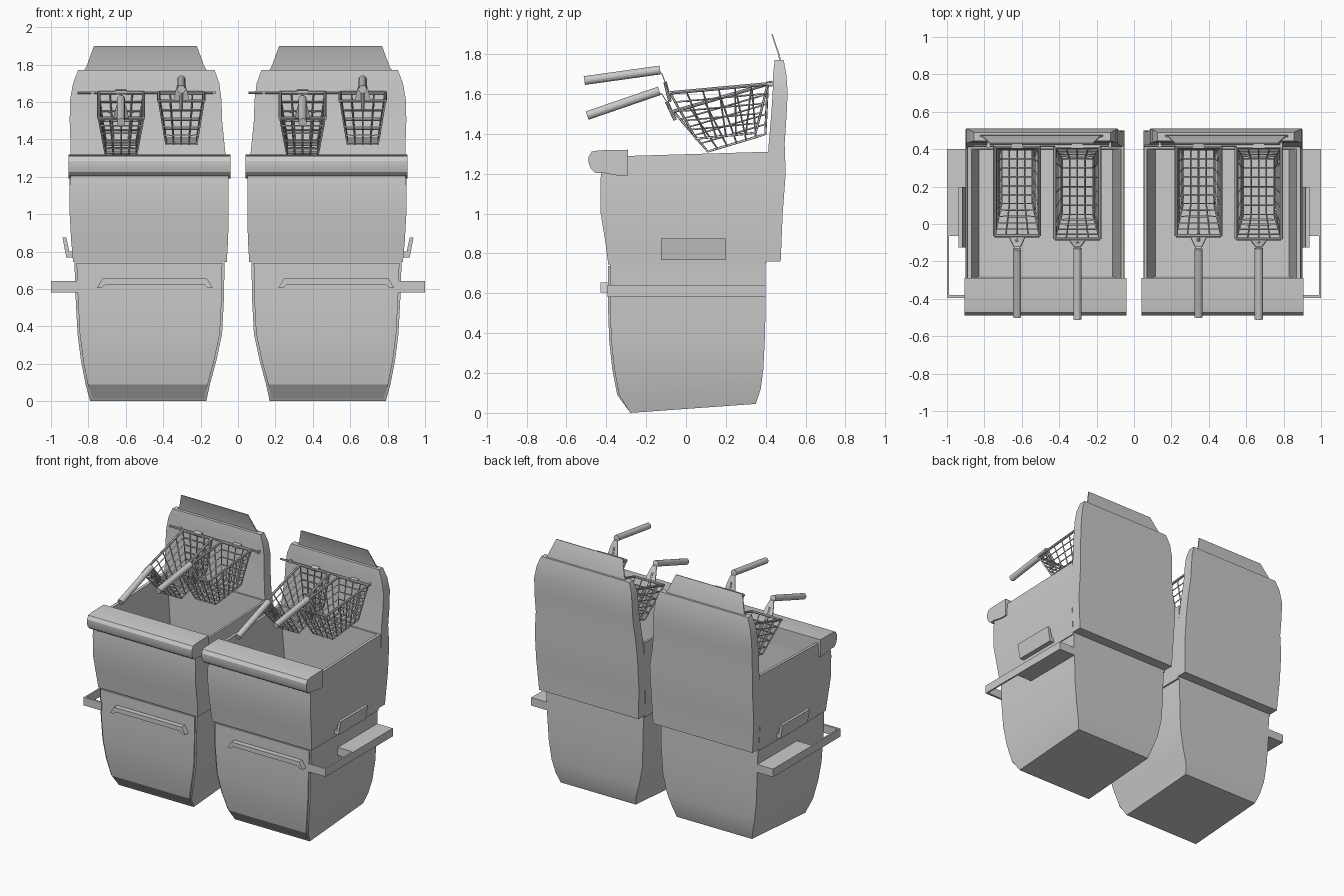
import bpy, bmesh
from math import radians
from mathutils import Vector, Matrix

if "Cube" in bpy.data.objects:
    bpy.data.objects.remove(bpy.data.objects["Cube"])


def finish(name, bm, smooth=True):
    bmesh.ops.recalc_face_normals(bm, faces=bm.faces)
    me = bpy.data.meshes.new(name)
    bm.to_mesh(me)
    bm.free()
    ob = bpy.data.objects.new(name, me)
    bpy.context.collection.objects.link(ob)
    if smooth:
        bpy.ops.object.select_all(action='DESELECT')
        ob.select_set(True)
        bpy.context.view_layer.objects.active = ob
        bpy.ops.object.shade_smooth_by_angle(angle=radians(25))
    return ob


def skin(name, loops, smooth=True):
    """Closed solid through a list of equal-length point loops."""
    bm = bmesh.new()
    rows = [[bm.verts.new(p) for p in lp] for lp in loops]
    n = len(rows[0])
    for a, b in zip(rows, rows[1:]):
        for i in range(n):
            j = (i + 1) % n
            bm.faces.new((a[i], a[j], b[j], b[i]))
    bm.faces.new(rows[0])
    bm.faces.new(rows[-1])
    return finish(name, bm, smooth)


def loft(name, rings, s=1):
    """Rings are (x0, x1, y0, y1, z front, z back); s mirrors in x."""
    return skin(name, [[(s * x0, y0, zf), (s * x1, y0, zf), (s * x1, y1, zb), (s * x0, y1, zb)]
                       for x0, x1, y0, y1, zf, zb in rings])


def box(name, x0, x1, y0, y1, z0, z1, s=1):
    return loft(name, [(x0, x1, y0, y1, z0, z0), (x0, x1, y0, y1, z1, z1)], s)


def rod(name, a, b, r, sides=12):
    a, b = Vector(a), Vector(b)
    bm = bmesh.new()
    m = Matrix.Translation((a + b) / 2) @ (b - a).to_track_quat('Z', 'Y').to_matrix().to_4x4()
    bmesh.ops.create_cone(bm, cap_ends=True, segments=sides, radius1=r, radius2=r,
                          depth=(b - a).length, matrix=m)
    return finish(name, bm)


LOWER = [(.17, .79, -.28, .35, .0, .045), (.15, .815, -.335, .375, .09, .12),
         (.115, .84, -.36, .388, .22, .22), (.085, .858, -.375, .395, .36, .36),
         (.075, .868, -.382, .40, .55, .55), (.072, .875, -.382, .40, .75, .75)]
UPPER = [(.06, .882, -.39, .40, .745, .745), (.053, .892, -.405, .405, .86, .86),
         (.05, .90, -.428, .41, 1.0, 1.0), (.05, .90, -.43, .415, 1.15, 1.15),
         (.053, .89, -.42, .42, 1.285, 1.31),
         # inner rim and sloping vat walls
         (.07, .868, -.30, .402, 1.287, 1.308), (.115, .83, -.28, .395, .85, .85)]
PANEL = [(.06, .882, .40, .475, .76, .76), (.05, .90, .40, .485, 1.0, 1.0),
         (.05, .90, .405, .50, 1.2, 1.2), (.07, .895, .415, .495, 1.35, 1.35),
         (.085, .90, .428, .505, 1.5, 1.5), (.088, .898, .435, .51, 1.61, 1.61),
         (.10, .882, .437, .503, 1.70, 1.70), (.125, .855, .445, .49, 1.77, 1.77)]
RAIL = [(-.29, 1.19), (-.29, 1.32), (-.44, 1.317), (-.473, 1.31), (-.488, 1.285),
        (-.488, 1.255), (-.478, 1.225), (-.455, 1.203), (-.42, 1.205), (-.34, 1.19)]
GRIP = [(.87, .768), (.918, .768), (.938, .875), (.918, .875), (.902, .80), (.87, .80)]
PULL = [(.215, .605), (.24, .605), (.26, .622), (.79, .622), (.81, .605), (.835, .605),
        (.805, .655), (.245, .655)]


def cabinet(side, s):
    loft(side + '_lower_cabinet', LOWER, s)
    loft(side + '_vat_body', UPPER, s)
    loft(side + '_back_panel', PANEL, s)
    # door skin follows the front of the lower cabinet
    loft(side + '_door', [(x0 + .012, x1 - .012, y0 - .01, y0 + .03, max(z, .015), max(z, .015))
                          if z < .7 else (x0 + .012, x1 - .012, y0 - .01, y0 + .03, .738, .738)
                          for x0, x1, y0, y1, z, _ in LOWER], s)
    # tilted flap on the back panel
    loft(side + '_top_flap', [(.16, .83, .468, .476, 1.76, 1.76), (.18, .81, .464, .472, 1.79, 1.79),
                              (.22, .77, .428, .434, 1.90, 1.90)], s)
    skin(side + '_front_rail', [[(s * x, y, z) for y, z in RAIL] for x in (.04, .907)])
    # outer side: carrying grip, shelf and its strip frame
    skin(side + '_side_grip', [[(s * x, y, z) for x, z in GRIP] for y in (-.125, .197)])
    box(side + '_side_shelf', .85, 1.0, -.065, .40, .582, .642, s)
    box(side + '_shelf_strip', .988, 1.0, -.388, -.065, .582, .642, s)
    box(side + '_shelf_front_strip', .85, 1.0, -.395, -.38, .582, .642, s)


def grid_face(bm, c, nu, nv):
    """Subdivided quad between corners c0 c1 (u) and c3 c2."""
    c = [Vector(p) for p in c]
    g = [[bm.verts.new(c[0].lerp(c[1], u / nu).lerp(c[3].lerp(c[2], u / nu), v / nv))
          for u in range(nu + 1)] for v in range(nv + 1)]
    for v in range(nv):
        for u in range(nu):
            bm.faces.new((g[v][u], g[v][u + 1], g[v + 1][u + 1], g[v + 1][u]))


def basket(name, x, tilt):
    """Built around the hanging point, then tilted and placed."""
    place = Matrix.Translation((x, .41, 1.65)) @ Matrix.Rotation(radians(tilt), 4, 'X')
    t, b = .12, .082
    top = [(-t, -.49, -.045), (t, -.49, -.045), (t, 0, 0), (-t, 0, 0)]
    bot = [(-b, -.36, -.275), (b, -.36, -.275), (b, -.06, -.245), (-b, -.06, -.245)]
    bm = bmesh.new()
    for i, n in enumerate((4, 6, 4, 6)):
        j = (i + 1) % 4
        grid_face(bm, (top[i], top[j], bot[j], bot[i]), n, 5)
    grid_face(bm, bot, 4, 6)
    bmesh.ops.remove_doubles(bm, verts=bm.verts, dist=1e-4)
    parts = [finish(name + '_mesh', bm, False)]
    w = parts[0].modifiers.new('wires', 'WIREFRAME')
    w.thickness = .012
    w.use_even_offset = False
    w.use_boundary = True
    # heavier rim
    for i in range(4):
        parts.append(rod(f'{name}_rim_{i + 1}', top[i], top[(i + 1) % 4], .009, 8))
    # neck plate tapering up to the grip
    path = [(-.36, -.25, .03), (-.45, -.12, .032), (-.495, -.045, .042), (-.512, .01, .03),
            (-.53, .055, .016), (-.56, .068, .014)]
    parts.append(skin(name + '_neck', [[(-h, y, z), (h, y, z), (h, y - .007, z + .004),
                                        (-h, y - .007, z + .004)] for y, z, h in path[2:]]))
    parts.append(rod(name + '_grip', (0, -.54, .07), (0, -.92, .017), .022, 14))
    # brace under the neck and hook at the back
    parts.append(rod(name + '_brace', (0, -.49, -.09), (0, -.515, .01), .009, 8))
    parts.append(box(name + '_hook', -.03, .03, -.005, .025, -.012, .012))
    for p in parts:
        p.matrix_world = place @ p.matrix_world


for side, s, shift in (('right', 1, 0), ('left', -1, -.97)):
    cabinet(side, s)
    # fittings repeat by translation rather than mirroring
    skin(side + '_door_pull', [[(x + shift, y, z) for x, z in PULL] for y in (-.43, -.385)])
    x0 = .057 if s > 0 else -.858
    rod(side + '_hanging_rod', (x0, .418, 1.65), (x0 + .73, .418, 1.65), .007, 8)
    for k, x in enumerate((.09, .74)):
        box(f'{side}_rod_bracket_{k + 1}', x + .04 + shift * .943, x + .055 + shift * .943,
            .41, .45, 1.642, 1.658)
    basket(side + '_lowered_basket', .345 + shift, 11)
    basket(side + '_raised_basket', .667 + shift, 0)
